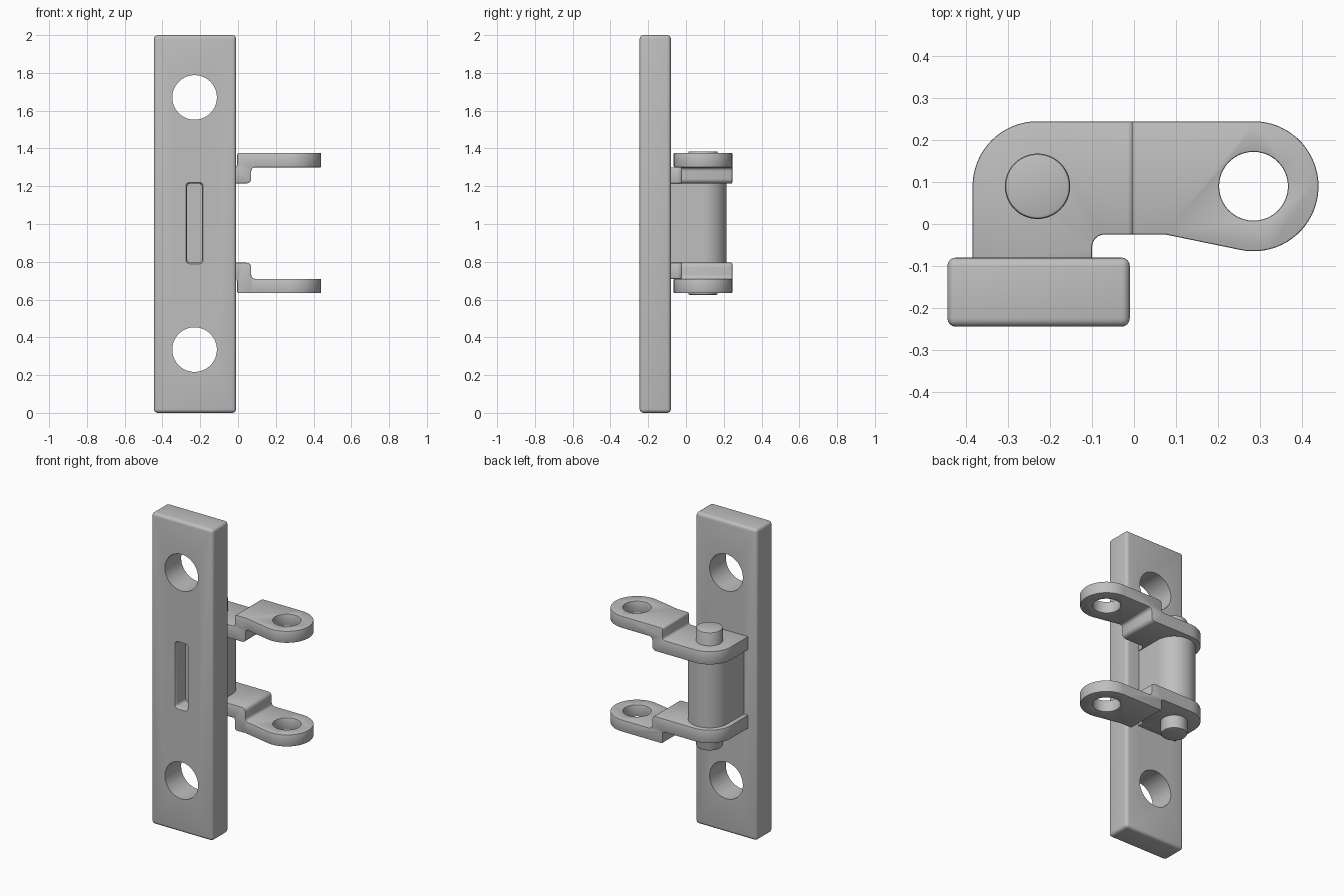
import bpy, bmesh, math
from mathutils import Vector

if "Cube" in bpy.data.objects:
    bpy.data.objects.remove(bpy.data.objects["Cube"], do_unlink=True)

steel = bpy.data.materials.new("grey_steel")
steel.use_nodes = True
grey = (0.52, 0.52, 0.52, 1)
steel.diffuse_color = grey
steel.node_tree.nodes["Principled BSDF"].inputs["Base Color"].default_value = grey

MID = 1.005            # height of the symmetry plane of the hinge
PIN = (-0.23, 0.09)    # pin axis in plan
EYE = (0.285, 0.09)    # eye axis in plan


def arc(c, r, a0, a1, n=12):
    return [(c[0] + r * math.cos(math.radians(a0 + (a1 - a0) * i / n)),
             c[1] + r * math.sin(math.radians(a0 + (a1 - a0) * i / n)))
            for i in range(n + 1)]


def circle(c, r, n=64):
    return arc(c, r, 0, 360, n)[:-1]


def rounded_rect(c, w, h, r):
    pts = []
    for sx, sy, a in ((1, 1, 0), (-1, 1, 90), (-1, -1, 180), (1, -1, 270)):
        pts += arc((c[0] + sx * (w / 2 - r), c[1] + sy * (h / 2 - r)), r, a, a + 90, 5)
    return pts


def loft(name, rings):
    """Closed solid through rings of 3D points."""
    bm = bmesh.new()
    loops = [[bm.verts.new(p) for p in ring] for ring in rings]
    n = len(loops[0])
    for a, b in zip(loops, loops[1:]):
        for i in range(n):
            j = (i + 1) % n
            bm.faces.new((a[i], a[j], b[j], b[i]))
    bm.faces.new(loops[0][::-1])
    bm.faces.new(loops[-1])
    bmesh.ops.recalc_face_normals(bm, faces=bm.faces)
    mesh = bpy.data.meshes.new(name)
    bm.to_mesh(mesh)
    bm.free()
    mesh.materials.append(steel)
    obj = bpy.data.objects.new(name, mesh)
    bpy.context.collection.objects.link(obj)
    return obj


def plan_prism(name, pts, z0, z1):
    return loft(name, [[(x, y, z) for x, y in pts] for z in (z0, z1)])


def front_prism(name, pts, y0, y1):
    return loft(name, [[(x, y, z) for x, z in pts] for y in (y0, y1)])


def apply(obj, mod):
    bpy.context.view_layer.objects.active = obj
    bpy.ops.object.modifier_apply(modifier=mod.name)


def combine(obj, other, operation):
    mod = obj.modifiers.new("cut", 'BOOLEAN')
    mod.operation, mod.object, mod.solver = operation, other, 'EXACT'
    apply(obj, mod)
    bpy.data.objects.remove(other, do_unlink=True)


def soften(obj, width, segments=2):
    mod = obj.modifiers.new("bevel", 'BEVEL')
    mod.width, mod.segments = width, segments
    mod.limit_method, mod.angle_limit = 'ANGLE', math.radians(40)
    apply(obj, mod)


def smooth(obj):
    obj.data.shade_smooth()
    obj.data.set_sharp_from_angle(angle=math.radians(35))


# Mounting plate with two screw holes and a slot with a rounded rim
plate = front_prism("mounting_plate", [(-0.445, 0), (-0.01, 0), (-0.01, 2), (-0.445, 2)],
                    -0.245, -0.08)
soften(plate, 0.02, 4)
for z in (0.335, 1.67):
    combine(plate, front_prism("hole_cutter", circle((-0.23, z), 0.118), -0.4, 0.1), 'DIFFERENCE')
rim = ((-0.26, 0.02), (-0.245, 0.012), (-0.238, 0.004), (-0.228, 0), (-0.145, 0))
slot = loft("slot_cutter", [[(x, y, z) for x, z in
                             rounded_rect((-0.23, MID), 0.08 + grow, 0.42 + grow, 0.02)]
                            for y, grow in rim])
combine(plate, slot, 'DIFFERENCE')
smooth(plate)

# Barrel between the arms, rounded at the back and joined to the plate
barrel = plan_prism("barrel", [(-0.355, -0.09), (-0.105, -0.09)] + arc(PIN, 0.125, 0, 180, 32),
                    0.78, 1.23)
smooth(barrel)

# Pin through both arms
pin = plan_prism("pin", circle(PIN, 0.078, 48), 0.625, 1.385)
soften(pin, 0.008)
smooth(pin)

# Cranked arms: plan outline intersected with a stepped side profile
outline = (arc(PIN, 0.155, 180, 90, 16) + arc(EYE, 0.155, 90, -102, 36)
           + [(0.075, -0.025)] + arc((-0.07, -0.055), 0.03, 90, 180, 6)
           + [(-0.1, -0.09), (-0.385, -0.09)])
step = ([(-0.5, 0.21)] + arc((0.045, 0.235), 0.025, -90, 0, 5)
        + arc((0.09, 0.275), 0.02, 180, 90, 5) + [(0.6, 0.295), (0.6, 0.371)]
        + arc((0.007, 0.359), 0.012, 90, 180, 4)
        + arc((-0.02, 0.31), 0.015, 0, -90, 4) + [(-0.5, 0.295)])
for name, side in (("upper_arm", 1), ("lower_arm", -1)):
    arm = plan_prism(name, outline, 0.5, 1.5)
    profile = [(x, MID + side * z) for x, z in step]
    combine(arm, front_prism("profile_cutter", profile, -0.5, 0.5), 'INTERSECT')
    combine(arm, plan_prism("eye_cutter", circle(EYE, 0.082), 0.4, 1.6), 'DIFFERENCE')
    soften(arm, 0.005)
    smooth(arm)
